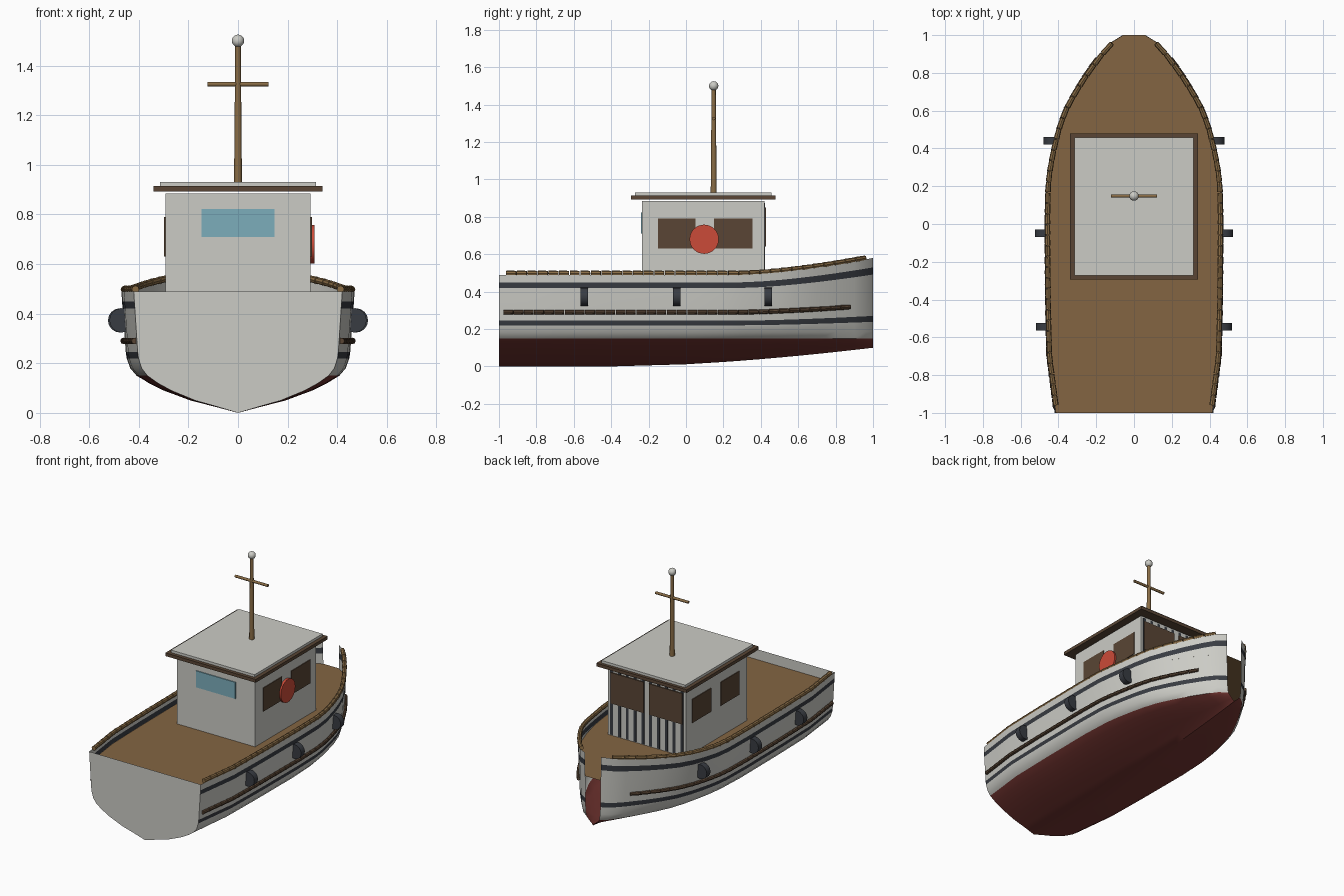
import bpy, bmesh, math
from mathutils import Matrix, Vector

if "Cube" in bpy.data.objects:
    bpy.data.objects.remove(bpy.data.objects["Cube"])


def mat(name, r, g, b):
    m = bpy.data.materials.new(name)
    m.diffuse_color = (r, g, b, 1)
    m.use_nodes = True
    m.node_tree.nodes["Principled BSDF"].inputs["Base Color"].default_value = m.diffuse_color
    return m


WHITE = mat("white_paint", .6, .6, .56)
RED = mat("bottom_red", .17, .035, .03)
DARK = mat("dark_trim", .04, .045, .055)
DECK = mat("deck_wood", .23, .13, .055)
ROPE = mat("rope", .25, .15, .06)
BROWN = mat("brown_wood", .10, .06, .035)
GLASS = mat("glass", .2, .42, .5)
BUOY = mat("buoy_red", .6, .07, .04)


def finish(name, bm, *mats, smooth=True):
    me = bpy.data.meshes.new(name)
    bm.to_mesh(me)
    bm.free()
    ob = bpy.data.objects.new(name, me)
    bpy.context.collection.objects.link(ob)
    for m in mats:
        me.materials.append(m)
    if smooth:
        bpy.ops.object.select_all(action='DESELECT')
        ob.select_set(True)
        bpy.context.view_layer.objects.active = ob
        bpy.ops.object.shade_smooth_by_angle(angle=math.radians(35))
    return ob


def add_box(bm, x0, x1, y0, y1, z0, z1):
    m = Matrix.Translation(((x0 + x1) / 2, (y0 + y1) / 2, (z0 + z1) / 2))
    bmesh.ops.create_cube(bm, size=1, matrix=m @ Matrix.Diagonal((x1 - x0, y1 - y0, z1 - z0, 1)))


def box(name, material, *bounds):
    bm = bmesh.new()
    add_box(bm, *bounds)
    return finish(name, bm, material, smooth=False)


def add_rod(bm, p, q, r1, r2=None, sides=8):
    p, q = Vector(p), Vector(q)
    d = q - p
    m = Matrix.Translation((p + q) / 2) @ d.to_track_quat('Z', 'Y').to_matrix().to_4x4()
    bmesh.ops.create_cone(bm, cap_ends=True, segments=sides, radius1=r1,
                          radius2=r1 if r2 is None else r2, depth=d.length, matrix=m)


def rod(name, material, p, q, r1, r2=None, sides=12):
    bm = bmesh.new()
    add_rod(bm, p, q, r1, r2, sides)
    return finish(name, bm, material)


def lerp(table, t):
    for (a, va), (b, vb) in zip(table, table[1:]):
        if t <= b:
            return va + (vb - va) * (t - a) / (b - a)
    return table[-1][1]


# Hull lines: half width along the length, cross-section fullness by height
PLAN = [(-1, .42), (-.85, .44), (-.7, .46), (-.4, .467), (0, .47), (.2, .467), (.3, .455),
        (.4, .435), (.5, .41), (.6, .375), (.7, .32), (.8, .255), (.9, .18), (.96, .125), (1, .06)]
SECTION = [(0, 0), (.025, .2), (.05, .41), (.09, .64), (.12, .77), (.15, .87), (.18, .925),
           (.22, .955), (.245, .963), (.42, .99), (.45, .995), (.49, 1)]


def hull_point(y, z0):
    t = max(0, y)
    keel = .1 * (max(0, y + .35) / 1.35) ** 1.6
    rise = .09 * (max(0, y - .3) / .7) ** 1.5
    z = z0 + keel * (1 - z0 / .15) if z0 < .15 else z0 + rise * (z0 - .15) / .34
    return lerp(PLAN, y) * lerp(SECTION, z0) ** (1 + .6 * t), z


# Hull shell, open at the bow, closed by the transom at the stern
bm = bmesh.new()
stations = [y for y, w in PLAN]
levels = [z for z, f in SECTION]
rings = []
for y in stations:
    half = [hull_point(y, z) for z in levels]
    pts = [(-x, y, z) for x, z in reversed(half)] + [(x, y, z) for x, z in half[1:]]
    rings.append([bm.verts.new(p) for p in pts])
n = len(levels) - 1
for a, b in zip(rings, rings[1:]):
    for i in range(2 * n):
        f = bm.faces.new((a[i], a[i + 1], b[i + 1], b[i]))
        row = i - n if i >= n else n - 1 - i
        f.material_index = 1 if levels[row] < .14 else 2 if row in (7, 9) else 0
bm.faces.new(rings[0])
bmesh.ops.recalc_face_normals(bm, faces=bm.faces)
finish("hull", bm, WHITE, RED, DARK)

# Deck
bm = bmesh.new()
edge = [(hull_point(y, .42)[0] - .002, y) for y in stations]
bm.faces.new([bm.verts.new((x, y, .42)) for x, y in edge]
             + [bm.verts.new((-x, y, .42)) for x, y in reversed(edge)])
finish("deck", bm, DECK, smooth=False)


# Segmented rails following the hull on both sides
def rail(name, material, z0, y0, y1, count, offset, radius):
    bm = bmesh.new()
    step = (y1 - y0) / count
    for side in (-1, 1):
        for i in range(count):
            ends = []
            for y in (y0 + i * step, y0 + (i + .93) * step):
                x, z = hull_point(y, z0)
                ends.append((side * (x + offset), y, z + (.008 if z0 > .4 else 0)))
            add_rod(bm, *ends, radius, radius * .88)
    finish(name, bm, material)


rail("cap_rail", ROPE, .49, -.96, .96, 34, -.012, .015)
rail("rub_rail", BROWN, .29, -.975, .88, 34, .006, .013)

# Fenders
for i, y in enumerate((-.545, -.05, .44)):
    x = hull_point(y, .37)[0] + .014
    for side in (-1, 1):
        rod(f"fender_{i}_{'left' if side < 0 else 'right'}", DARK,
            (side * x, y - .02, .373), (side * x, y + .02, .373), .049, sides=16)

# Cabin and roof
box("cabin", WHITE, -.293, .293, -.235, .42, .42, .885)
box("roof_trim", BROWN, -.34, .34, -.295, .478, .892, .914)
box("roof_top", WHITE, -.315, .315, -.272, .458, .912, .931)

# Windows
box("stern_window", GLASS, -.148, .148, -.241, -.23, .71, .822)
for side in (-1, 1):
    tag = 'left' if side < 0 else 'right'
    xa, xb = sorted((side * .285, side * .298))
    box(f"side_window_aft_{tag}", BROWN, xa, xb, -.15, .05, .63, .79)
    box(f"side_window_fore_{tag}", BROWN, xa, xb, .15, .355, .63, .79)
    xa, xb = sorted((side * .02, side * .27))
    box(f"bow_window_{tag}", BROWN, xa, xb, .41, .428, .64, .85)

# Slats on the bow face of the cabin
bm = bmesh.new()
for i in range(10):
    x = -.265 + i * .53 / 9
    add_box(bm, x - .01, x + .01, .415, .423, .425, .875)
finish("cabin_slats", bm, DARK, smooth=False)

# Life buoy on the right cabin wall
rod("life_buoy", BUOY, (.292, .097, .68), (.309, .097, .68), .078, sides=32)

# Mast with crossbar and ball
rod("mast", ROPE, (0, .148, .925), (0, .148, 1.49), .016, .011)
rod("mast_crossbar", ROPE, (-.123, .148, 1.325), (.123, .148, 1.325), .009)
bm = bmesh.new()
bmesh.ops.create_uvsphere(bm, u_segments=16, v_segments=10, radius=.025,
                          matrix=Matrix.Translation((0, .148, 1.5)))
finish("mast_ball", bm, WHITE)
